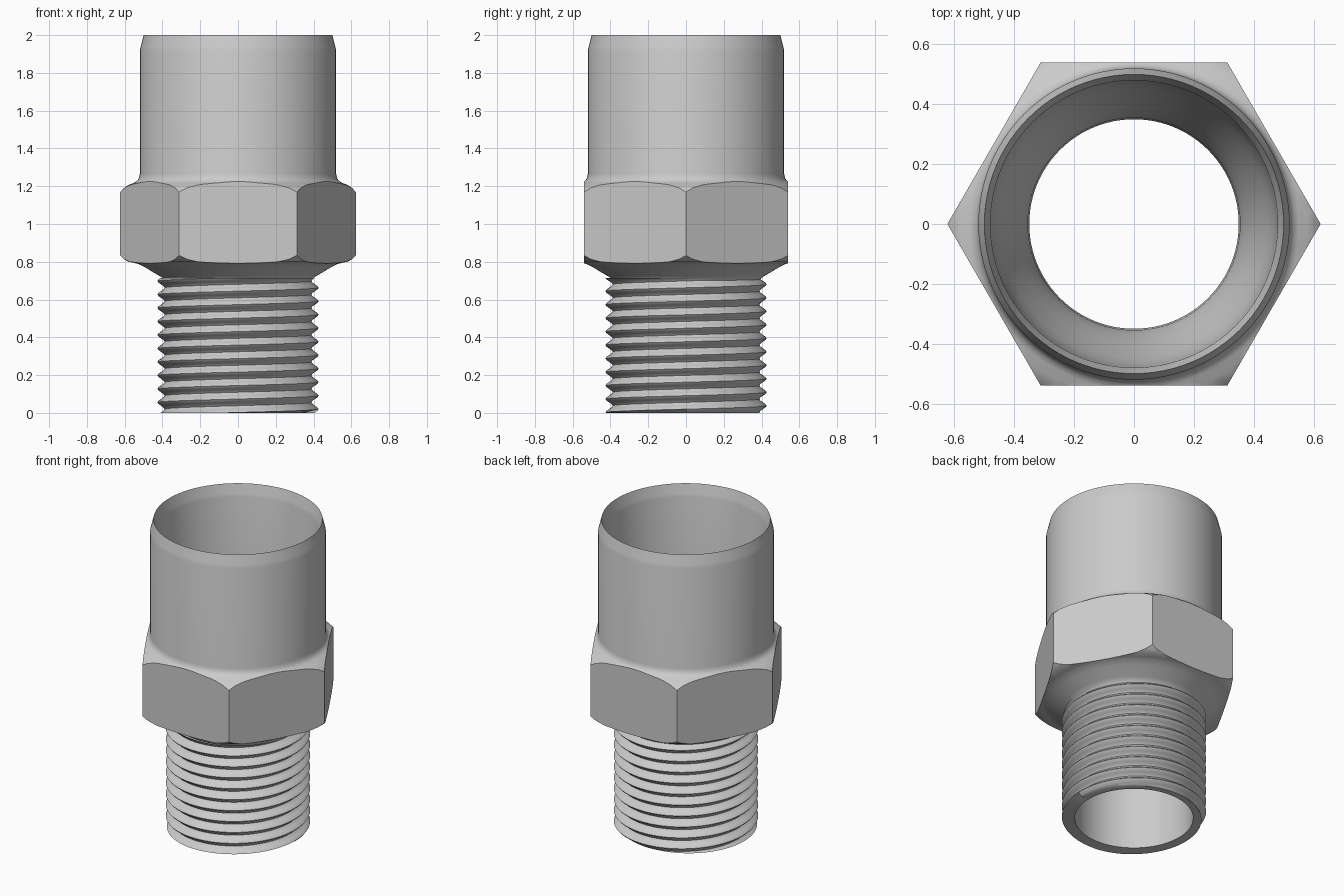
import bpy, math

if "Cube" in bpy.data.objects:
    bpy.data.objects.remove(bpy.data.objects["Cube"])

steel = bpy.data.materials.new("grey steel")
steel.diffuse_color = (0.6, 0.6, 0.6, 1)
steel.use_nodes = True
steel.node_tree.nodes["Principled BSDF"].inputs["Base Color"].default_value = steel.diffuse_color


def make_object(name, verts, faces):
    mesh = bpy.data.meshes.new(name)
    mesh.from_pydata(verts, [], faces)
    mesh.materials.append(steel)
    obj = bpy.data.objects.new(name, mesh)
    bpy.context.collection.objects.link(obj)
    return obj


def select(obj):
    bpy.ops.object.select_all(action='DESELECT')
    obj.select_set(True)
    bpy.context.view_layer.objects.active = obj


def clean(obj):
    # Weld coincident points and make the normals consistent
    select(obj)
    bpy.ops.object.mode_set(mode='EDIT')
    bpy.ops.mesh.select_all(action='SELECT')
    bpy.ops.mesh.remove_doubles(threshold=0.0003)
    bpy.ops.mesh.normals_make_consistent(inside=False)
    bpy.ops.object.mode_set(mode='OBJECT')


def revolve(name, profile, segments):
    # Closed (radius, height) loop turned about z
    verts, faces, n = [], [], len(profile)
    for s in range(segments):
        a = math.tau * s / segments
        verts += [(r * math.cos(a), r * math.sin(a), z) for r, z in profile]
        t = (s + 1) % segments
        for i in range(n):
            j = (i + 1) % n
            faces.append((s * n + i, t * n + i, t * n + j, s * n + j))
    obj = make_object(name, verts, faces)
    clean(obj)
    return obj


# Socket, nut and flared neck as one turned blank
outer = [(0.39, 0.70), (0.40, 0.715), (0.42, 0.728), (0.45, 0.745), (0.49, 0.77),
         (0.525, 0.788), (0.545, 0.793), (0.58, 0.80), (0.605, 0.815), (0.64, 0.85),
         (0.64, 1.15), (0.605, 1.19), (0.58, 1.207), (0.55, 1.218), (0.535, 1.228),
         (0.525, 1.242), (0.52, 1.265), (0.52, 1.92), (0.515, 1.94), (0.50, 2.0)]
inner = [(0.485, 1.94), (0.48, 1.92), (0.475, 1.28), (0.465, 1.2), (0.445, 1.12),
         (0.40, 0.98), (0.37, 0.88), (0.355, 0.80), (0.35, 0.70)]
body = revolve("socket_and_nut", outer + inner, 96)

# Hexagonal prism trims the flats
apothem = 0.54
corner = apothem / math.cos(math.pi / 6)
ring = [(corner * math.cos(k * math.pi / 3), corner * math.sin(k * math.pi / 3)) for k in range(6)]
prism = make_object("hex_cutter",
                    [(x, y, 0.5) for x, y in ring] + [(x, y, 2.5) for x, y in ring],
                    [tuple(range(5, -1, -1)), tuple(range(6, 12))] +
                    [(k, (k + 1) % 6, (k + 1) % 6 + 6, k + 6) for k in range(6)])
prism.hide_render = True
select(body)
cut = body.modifiers.new("hex_flats", 'BOOLEAN')
cut.operation = 'INTERSECT'
cut.solver = 'EXACT'
cut.object = prism
bpy.ops.object.modifier_apply(modifier=cut.name)
bpy.data.objects.remove(prism)
bpy.ops.object.shade_smooth_by_angle(angle=math.radians(25))

# Threaded pipe: helical outside, flat lower lip, plain bore
PITCH, TOP, STEPS, SEG = 0.0714, 0.715, 8, 96
ROOT, CREST, PHASE = 0.388, 0.427, 0.02


def thread_radius(z, a):
    t = ((z - PHASE) / PITCH - a / math.tau) % 1.0
    height = abs(2 * t - 1)                       # 1 at the crest, 0 at the root
    return ROOT + (CREST - ROOT) * min(1, max(0, (height - 0.12) / 0.76))


rows = range(-STEPS, int(TOP / PITCH * STEPS) + STEPS)
verts, faces = [], []
n = len(rows) + 2
for s in range(SEG + 1):
    a = math.tau * s / SEG
    pts = [(0.35, TOP), (0.35, 0.0)]
    for k in rows:
        z = min(TOP, max(0.0, PHASE + PITCH * (k / STEPS + a / math.tau)))
        pts.append((thread_radius(z, a), z))
    verts += [(r * math.cos(a), r * math.sin(a), z) for r, z in pts]
    if s < SEG:
        faces += [(s * n + i, s * n + n + i, s * n + n + i + 1, s * n + i + 1) for i in range(n - 1)]
pipe = make_object("threaded_pipe", verts, faces)
clean(pipe)
bpy.ops.object.shade_smooth_by_angle(angle=math.radians(35))
